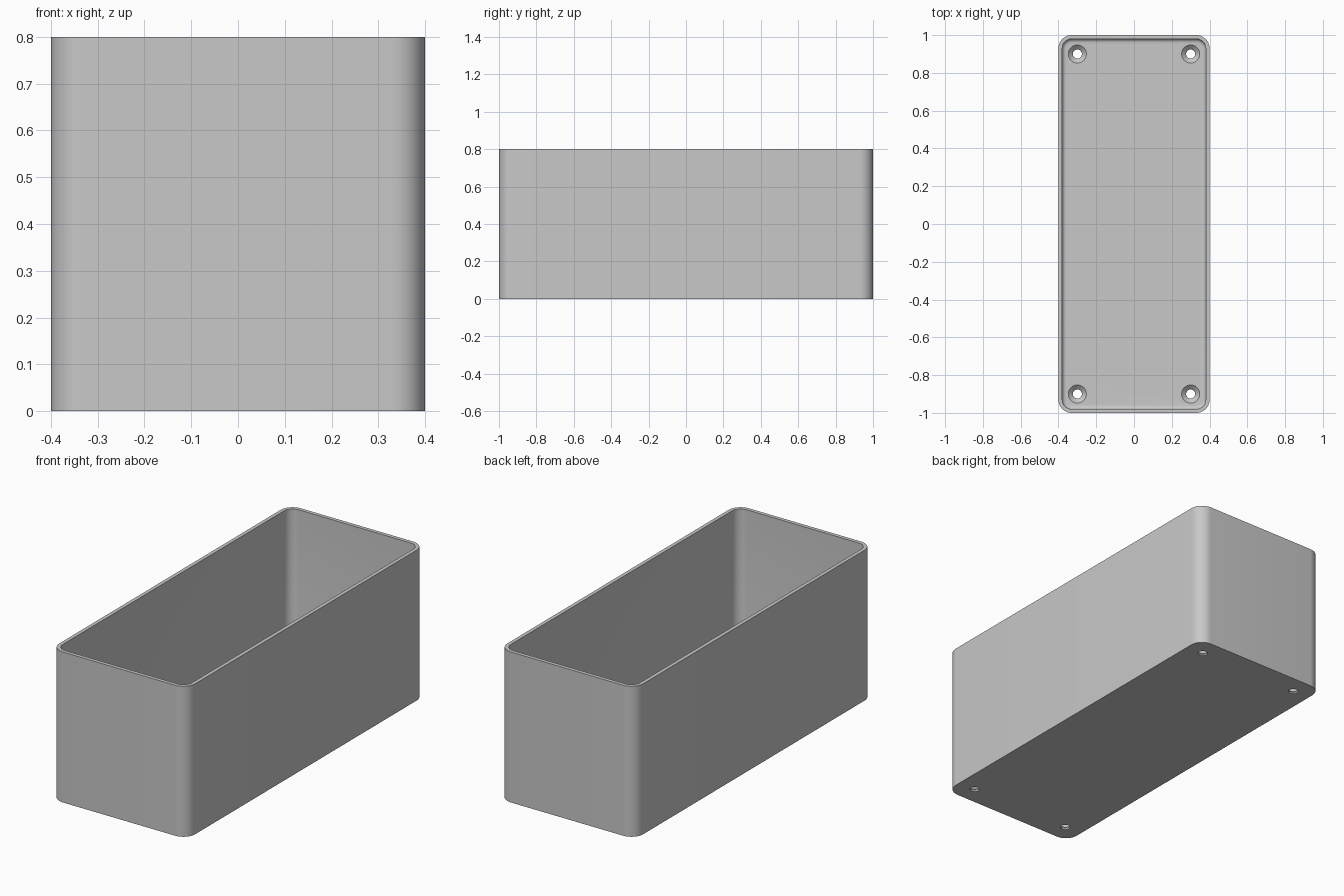
import bpy, bmesh, math

cube = bpy.data.objects.get("Cube")
if cube:
    bpy.data.objects.remove(cube, do_unlink=True)

HALF_X, HALF_Y, HEIGHT = 0.4, 1.0, 0.8
CORNER, WALL, FLOOR, FILLET = 0.07, 0.02, 0.03, 0.02
SEGMENTS = 12

grey = bpy.data.materials.new("light_grey")
grey.use_nodes = True
grey.diffuse_color = (0.58, 0.58, 0.58, 1)
grey.node_tree.nodes["Principled BSDF"].inputs["Base Color"].default_value = grey.diffuse_color


def rounded_loop(bm, inset, z):
    """Ring of vertices around a rounded rectangle."""
    r = CORNER - inset
    cx, cy = HALF_X - CORNER, HALF_Y - CORNER
    ring = []
    for quarter, (sx, sy) in enumerate([(1, 1), (-1, 1), (-1, -1), (1, -1)]):
        for i in range(SEGMENTS + 1):
            a = (quarter + i / SEGMENTS) * math.pi / 2
            ring.append(bm.verts.new((sx * cx + r * math.cos(a), sy * cy + r * math.sin(a), z)))
    return ring


def circle_loop(bm, x, y, r, z, n=32):
    return [bm.verts.new((x + r * math.cos(k * math.tau / n),
                          y + r * math.sin(k * math.tau / n), z)) for k in range(n)]


def skin(bm, name, rings):
    """Join rings in order, cap both ends and make an object."""
    for a, b in zip(rings, rings[1:]):
        for i in range(len(a)):
            j = (i + 1) % len(a)
            bm.faces.new((a[i], a[j], b[j], b[i]))
    bm.faces.new(rings[0][::-1])
    bm.faces.new(rings[-1])
    bmesh.ops.recalc_face_normals(bm, faces=bm.faces)
    mesh = bpy.data.meshes.new(name)
    bm.to_mesh(mesh)
    bm.free()
    mesh.materials.append(grey)
    obj = bpy.data.objects.new(name, mesh)
    bpy.context.collection.objects.link(obj)
    return obj


# Open box: outer wall, rim, inner wall, rounded floor edge
bm = bmesh.new()
levels = [(0, 0), (0, HEIGHT), (WALL, HEIGHT)]
for i in range(7):
    a = i / 6 * math.pi / 2
    levels.append((WALL + FILLET * (1 - math.cos(a)), FLOOR + FILLET * (1 - math.sin(a))))
box = skin(bm, "open_box", [rounded_loop(bm, inset, z) for inset, z in levels])

# Countersunk screw holes in the floor corners
bpy.context.view_layer.objects.active = box
box.select_set(True)
for sx in (-1, 1):
    for sy in (-1, 1):
        bm = bmesh.new()
        profile = [(0.024, -0.05), (0.024, 0.008), (0.048, FLOOR), (0.048, FLOOR + 0.05)]
        cutter = skin(bm, "hole_cutter", [circle_loop(bm, sx * 0.3, sy * 0.9, r, z) for r, z in profile])
        cutter.hide_render = True
        cut = box.modifiers.new("screw_hole", "BOOLEAN")
        cut.operation = "DIFFERENCE"
        cut.solver = "EXACT"
        cut.object = cutter
        bpy.ops.object.modifier_apply(modifier=cut.name)
        bpy.data.objects.remove(cutter, do_unlink=True)

bpy.ops.object.shade_smooth_by_angle(angle=math.radians(30))
